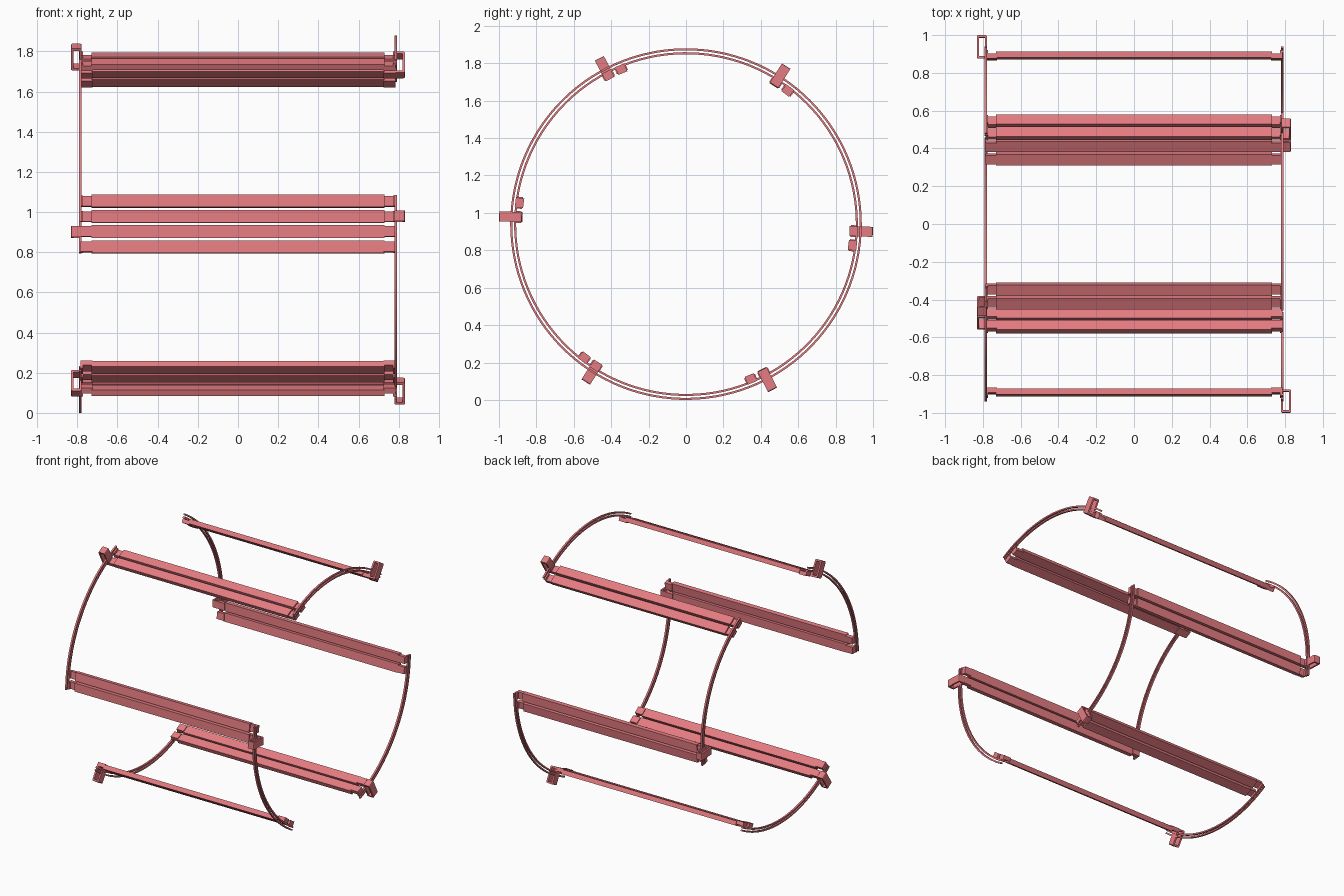
import bpy, bmesh
from math import sin, cos, radians

if "Cube" in bpy.data.objects:
    bpy.data.objects.remove(bpy.data.objects["Cube"])

CZ = 0.94          # drum axis height
END = 0.785        # x of the end arcs

mat = bpy.data.materials.new("red")
mat.diffuse_color = (0.78, 0.2, 0.22, 1)
mat.use_nodes = True
mat.node_tree.nodes["Principled BSDF"].inputs["Base Color"].default_value = mat.diffuse_color


def polar(x, r, t, a):
    """x along drum, r radial, t tangential, a station angle in degrees."""
    a = radians(a)
    return (x, r * cos(a) - t * sin(a), CZ + r * sin(a) + t * cos(a))


def finish(bm, name):
    bmesh.ops.recalc_face_normals(bm, faces=bm.faces)
    me = bpy.data.meshes.new(name)
    bm.to_mesh(me)
    bm.free()
    me.materials.append(mat)
    ob = bpy.data.objects.new(name, me)
    bpy.context.collection.objects.link(ob)
    return ob


def box(bm, a, x0, x1, r0, r1, w):
    """Box in the local frame of a station."""
    x0, x1 = sorted((x0, x1))
    res = bmesh.ops.create_cube(bm, size=1)
    for v in res["verts"]:
        c = v.co
        v.co = polar(x0 + (c.x + .5) * (x1 - x0), r0 + (c.y + .5) * (r1 - r0), c.z * w, a)


def slat(name, a):
    bm = bmesh.new()
    box(bm, a, -0.73, 0.73, 0.881, 0.914, 0.063)
    for s in (-1, 1):
        # narrow tab stepped inward, with an upturned lip meeting the arc
        box(bm, a, s * 0.725, s * END, 0.875, 0.903, 0.052)
        box(bm, a, s * 0.773, s * END, 0.875, 0.92, 0.052)
    finish(bm, name)


def clip(name, a, s):
    # strip bent into a rectangular loop over the arc
    bm = bmesh.new()
    outer = [(0.778, 0.877), (0.832, 0.877), (0.832, 1.0), (0.778, 1.0)]
    inner = [(0.790, 0.889), (0.820, 0.889), (0.820, 0.988), (0.790, 0.988)]
    loops = [[bm.verts.new(polar(s * x, r, t, a)) for x, r in pts]
             for t in (-0.027, 0.027) for pts in (outer, inner)]
    o0, i0, o1, i1 = loops
    for k in range(4):
        n = (k + 1) % 4
        for p, q in ((o0, i0), (i0, i1), (i1, o1), (o1, o0)):
            bm.faces.new((p[k], p[n], q[n], q[k]))
    # outer edges softened as a bent strip
    edges = [bm.edges.get((o0[k], o1[k])) for k in range(4)]
    bmesh.ops.bevel(bm, geom=edges, offset=0.008, segments=2, affect='EDGES', profile=0.5)
    finish(bm, name)


def arc(name, a0, a1, s, r0, r1, n=24):
    bm = bmesh.new()
    x0, x1 = s * (END - 0.007), s * (END + 0.006)
    rings = []
    for i in range(n + 1):
        a = a0 + (a1 - a0) * i / n
        rings.append([bm.verts.new(polar(x, r, 0, a))
                      for x, r in ((x0, r0), (x1, r0), (x1, r1), (x0, r1))])
    for p, q in zip(rings, rings[1:]):
        for k in range(4):
            m = (k + 1) % 4
            bm.faces.new((p[k], p[m], q[m], q[k]))
    bm.faces.new(rings[0])
    bm.faces.new(rings[-1])
    ob = finish(bm, name)
    bpy.context.view_layer.objects.active = ob
    ob.select_set(True)
    bpy.ops.object.shade_smooth_by_angle(angle=radians(30))
    ob.select_set(False)


# six stations, clips and arcs alternating between the two ends
for i in range(6):
    a = -2.4 + 60 * i
    side = -1 if i % 2 == 0 else 1
    slat(f"clip_slat_{i}", a)
    slat(f"plain_slat_{i}", a - 4.9)
    clip(f"crossover_clip_{i}", a, side)
    arc(f"outer_arc_{i}", a - 6.5, a + 61.6, side, 0.929, 0.94)
    arc(f"inner_arc_{i}", a - 6.5, a + 61.6, side, 0.908, 0.919)
